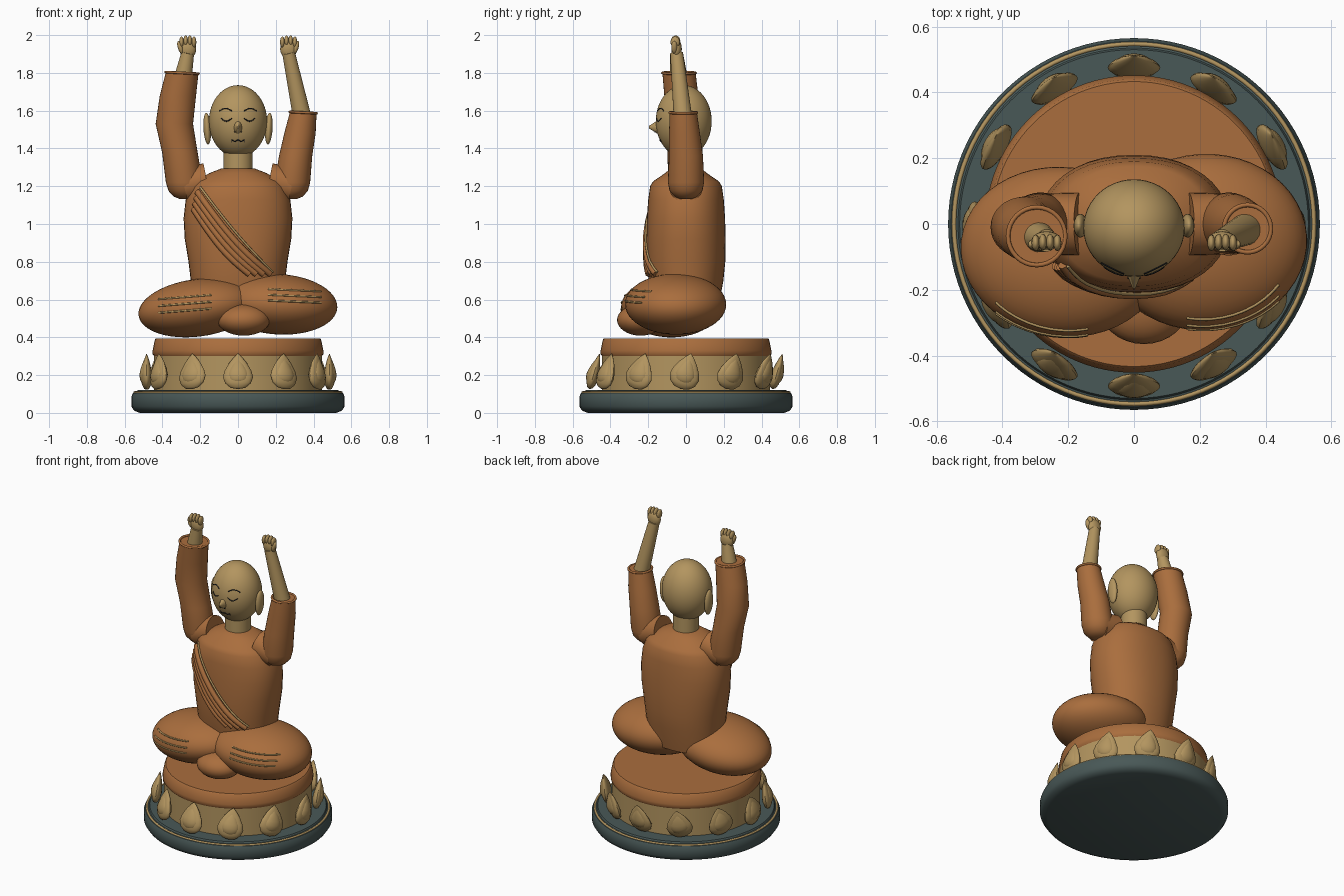
import bpy, bmesh, math
from mathutils import Vector, Matrix, Euler
from mathutils.bvhtree import BVHTree

if "Cube" in bpy.data.objects:
    bpy.data.objects.remove(bpy.data.objects["Cube"])


def material(name, rgb):
    m = bpy.data.materials.new(name)
    m.diffuse_color = (*rgb, 1)
    m.use_nodes = True
    m.node_tree.nodes["Principled BSDF"].inputs["Base Color"].default_value = m.diffuse_color
    return m


ROBE = material("robe_orange", (0.40, 0.155, 0.047))
GOLD = material("tan_gold", (0.45, 0.30, 0.115))
SLATE = material("dark_slate", (0.066, 0.098, 0.095))
INK = material("ink", (0.012, 0.014, 0.018))


def finish(name, bm, mat, angle=40):
    bmesh.ops.recalc_face_normals(bm, faces=bm.faces)
    me = bpy.data.meshes.new(name)
    bm.to_mesh(me)
    bm.free()
    me.materials.append(mat)
    ob = bpy.data.objects.new(name, me)
    bpy.context.collection.objects.link(ob)
    bpy.ops.object.select_all(action='DESELECT')
    ob.select_set(True)
    bpy.context.view_layer.objects.active = ob
    bpy.ops.object.shade_smooth_by_angle(angle=math.radians(angle))
    return ob


def loft(name, rings, mat, seg=40, n=2.0, matrix=None, angle=40):
    """Skin stacked superellipse rings (cx, cy, z, rx, ry) and cap both ends."""
    bm = bmesh.new()
    loops = []
    for cx, cy, z, rx, ry in rings:
        loop = []
        for i in range(seg):
            c, s = math.cos(math.tau * i / seg), math.sin(math.tau * i / seg)
            x = math.copysign(abs(c) ** (2 / n), c)
            y = math.copysign(abs(s) ** (2 / n), s)
            loop.append(bm.verts.new((cx + rx * x, cy + ry * y, z)))
        loops.append(loop)
    for a, b in zip(loops, loops[1:]):
        for i in range(seg):
            j = (i + 1) % seg
            bm.faces.new((a[i], a[j], b[j], b[i]))
    bm.faces.new(loops[0])
    bm.faces.new(loops[-1])
    if matrix:
        bm.transform(matrix)
    return finish(name, bm, mat, angle)


def lathe(name, profile, mat, seg=64, **kw):
    return loft(name, [(0, 0, z, r, r) for r, z in profile], mat, seg, **kw)


def ellipsoid(name, loc, radii, mat, rot=(0, 0, 0), seg=32):
    bm = bmesh.new()
    bmesh.ops.create_uvsphere(bm, u_segments=seg, v_segments=seg // 2, radius=1)
    bm.transform(Matrix.LocRotScale(Vector(loc), Euler(rot), Vector(radii)))
    return finish(name, bm, mat, 60)


def rod(name, a, b, ra, rb, mat, seg=24):
    a, b = Vector(a), Vector(b)
    d = b - a
    bm = bmesh.new()
    bmesh.ops.create_cone(bm, cap_ends=True, segments=seg, radius1=ra, radius2=rb, depth=d.length)
    bm.transform(Matrix.Translation((a + b) / 2) @ d.to_track_quat('Z', 'Y').to_matrix().to_4x4())
    return finish(name, bm, mat)


def tube(name, pts, r, mat, cyclic=False):
    cu = bpy.data.curves.new(name, 'CURVE')
    cu.dimensions = '3D'
    cu.bevel_depth, cu.bevel_resolution, cu.use_fill_caps = r, 2, True
    sp = cu.splines.new('POLY')
    sp.points.add(len(pts) - 1)
    for p, co in zip(sp.points, pts):
        p.co = (*co, 1)
    sp.use_cyclic_u = cyclic
    sp.use_smooth = True
    cu.materials.append(mat)
    ob = bpy.data.objects.new(name, cu)
    bpy.context.collection.objects.link(ob)
    return ob


def drape(name, ob, f, r, mat, lift=0.0, steps=20):
    """Lay a tube on the front of an object along f(t) -> (x, z)."""
    me = ob.data
    tree = BVHTree.FromPolygons([v.co for v in me.vertices], [p.vertices[:] for p in me.polygons])
    pts = []
    for i in range(steps + 1):
        x, z = f(i / steps)
        hit = tree.ray_cast(Vector((x, -2, z)), Vector((0, 1, 0)))[0]
        if hit:
            pts.append((x, hit.y - lift, z))
    return tube(name, pts, r, mat)


def mix(a, b, t):
    return a + (b - a) * t


# pedestal
lathe("base_disc", [(.52, 0), (.55, .012), (.565, .035), (.565, .085), (.556, .105),
                    (.535, .112), (.53, .122)], SLATE, 96)
tube("base_trim", [(.547 * math.cos(math.tau * i / 96), .547 * math.sin(math.tau * i / 96), .108)
                   for i in range(96)], .007, GOLD, True)
lathe("lotus_drum", [(.445, .118), (.445, .31)], GOLD)
lathe("seat_cushion", [(.44, .295), (.452, .31), (.452, .33), (.44, .388), (.433, .395)], ROBE, 96)

# ring of lotus petals, all leaning the same way
PETAL = [(.02, 0), (.5, .04), (.85, .16), (1, .34), (.88, .52), (.58, .74), (.27, .9), (.01, 1)]
for k in range(12):
    a = k * math.tau / 12
    for name, size, out in (("petal", 1, .484), ("petal_rib", .72, .492)):
        m = (Matrix.Translation((out * math.cos(a), out * math.sin(a), .22)) @ Matrix.Rotation(-.28, 4, 'X')
             @ Matrix.Rotation(a - math.pi / 2, 4, 'Z') @ Matrix.Diagonal((.08 * size, .03, .195 * size, 1))
             @ Matrix.Translation((0, 0, -.5)))
        lathe(name, PETAL, GOLD, 20, matrix=m)

# crossed legs and foot
left_leg = ellipsoid("left_leg", (-.215, -.085, .556), (.315, .258, .152), ROBE, (0, -.13, -.12), 48)
right_leg = ellipsoid("right_leg", (.215, -.055, .575), (.312, .268, .16), ROBE, (0, .06, .06), 48)
ellipsoid("foot_wrap", (.03, -.24, .492), (.14, .125, .083), ROBE)
for i in range(3):
    drape("left_knee_fold", left_leg, lambda t: (mix(-.42, -.14, t), .53 + .036 * i + .022 * t), .005, GOLD)
    drape("right_knee_fold", right_leg, lambda t: (mix(.16, .44, t), .655 - .03 * i - .012 * t), .005, GOLD)

# torso
torso = loft("torso", [(0, 0, .55, .23, .17), (0, 0, .70, .25, .198), (0, 0, .80, .262, .208),
                       (0, 0, .92, .282, .21), (0, 0, 1.03, .288, .207), (0, 0, 1.13, .277, .2),
                       (0, 0, 1.2, .25, .19), (0, 0, 1.225, .23, .175), (0, 0, 1.27, .15, .11),
                       (0, 0, 1.295, .085, .08)], ROBE, 40, 2.2)

# sash folds across the chest
for i in range(4):
    s = i / 3
    drape("sash_fold", torso, lambda t: (mix(mix(-.235, -.215, s), mix(.06, .17, s), t),
          mix(mix(1.08, 1.17, s), .735, t) - .035 * math.sin(math.pi * t)), .017, ROBE, .002)
drape("sash_trim", torso, lambda t: (mix(-.2, .185, t), mix(1.195, .745, t) - .02 * math.sin(math.pi * t)),
      .006, GOLD, .004)

# neck and head
lathe("neck", [(.078, 1.27), (.078, 1.40)], GOLD, 32)
head = ellipsoid("head", (0, -.012, 1.544), (.154, .148, .191), GOLD, seg=48)
bm = bmesh.new()
bmesh.ops.create_cone(bm, cap_ends=True, segments=20, radius1=1, radius2=.12, depth=1)
bm.transform(Matrix.Translation((0, -.158, 1.513)) @ Matrix.Rotation(math.radians(90), 4, 'X')
             @ Matrix.Diagonal((.036, .055, .075, 1)))
finish("nose", bm, GOLD, 60)
for s in (-1, 1):
    ellipsoid("ear", (s * .163, -.005, 1.505), (.02, .036, .084), GOLD, (0, s * .06, 0))
    drape("eyelid", head, lambda t: (s * mix(.033, .09, t), 1.56 - .016 * math.sin(math.pi * t)), .003, INK)
    drape("eyebrow", head, lambda t: (s * mix(.032, .098, t), 1.598 + .014 * math.sin(math.pi * t)), .003, INK)
    drape("nostril", head, lambda t: (s * mix(.014, .02, t), 1.487), .003, INK, .012, 2)
    drape("mouth_corner", head, lambda t: (s * .033, mix(1.432, 1.45, t)), .002, INK, 0, 3)
drape("mouth", head, lambda t: (mix(-.034, .034, t), 1.441 + .004 * math.cos(4 * math.pi * t)), .003, INK)

# sleeves: shoulder stub, rounded elbow, raised sleeve, cuff
SLEEVES = {
    -1: [(.278, 0, 1.132, .03, .03), (.278, 0, 1.145, .062, .06), (.28, 0, 1.175, .088, .086),
         (.284, 0, 1.22, .098, .096), (.308, -.005, 1.38, .094, .092), (.337, -.01, 1.53, .099, .092),
         (.318, -.025, 1.68, .096, .09), (.296, -.037, 1.8, .087, .088)],
    1: [(.28, 0, 1.132, .03, .03), (.28, 0, 1.145, .062, .06), (.284, 0, 1.175, .086, .086),
        (.288, 0, 1.22, .094, .096), (.305, 0, 1.36, .088, .09), (.328, -.008, 1.48, .083, .082),
        (.345, -.014, 1.59, .071, .072)]}
WRIST = {-1: (-.266, -.05, 1.905), 1: (.268, -.05, 1.905)}
for s, rings in SLEEVES.items():
    side = "left" if s < 0 else "right"
    rings = [(s * r[0], *r[1:]) for r in rings]
    loft(side + "_sleeve", rings, ROBE, 32)
    rod(side + "_shoulder", (s * .165, 0, 1.228), (s * .285, 0, 1.205), .095, .092, ROBE, 32)
    cx, cy, z, rx, ry = rings[-1]
    tube(side + "_cuff", [(cx + rx * math.cos(math.tau * i / 32), cy + ry * math.sin(math.tau * i / 32),
                           z - .05 * math.cos(math.tau * i / 32) * rx) for i in range(32)], .007, ROBE, True)
    # bare forearm, palm, curled fingers and thumb
    w = Vector(WRIST[s])
    rod(side + "_forearm", (cx, cy, z - .05), w, .05, .034, GOLD)
    ellipsoid(side + "_palm", w + Vector((0, 0, .022)), (.045, .028, .052), GOLD, seg=20)
    for i in range(4):
        off = (i - 1.5) * .022
        ellipsoid(side + "_finger", w + Vector((off, -.004 - abs(off) * .1, .066 - abs(off) * .25)),
                  (.0125, .025, .03), GOLD, seg=16)
    ellipsoid(side + "_thumb", w + Vector((s * .04, -.012, .03)), (.013, .016, .035), GOLD, (0, s * .3, 0), 16)
